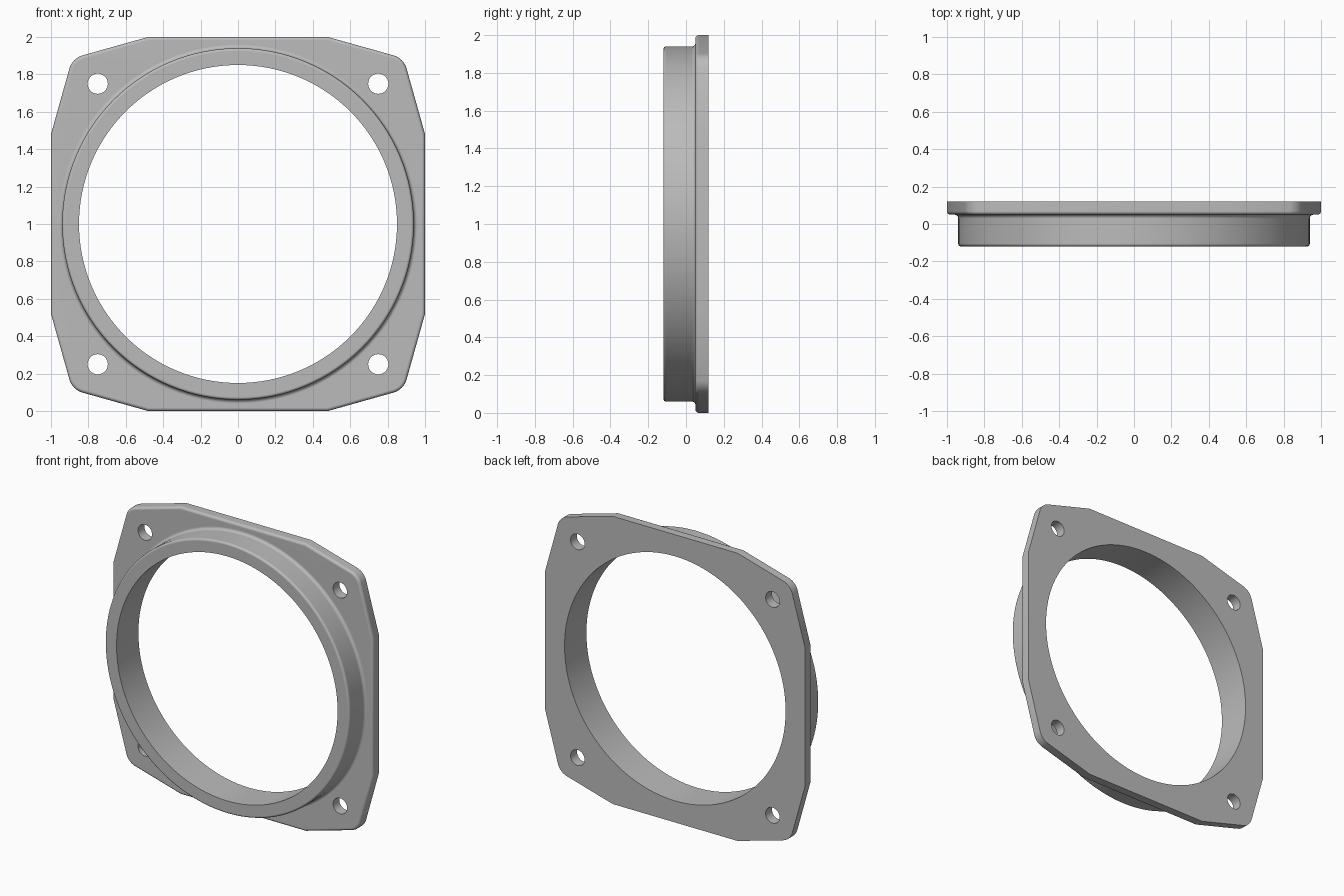
import bpy, bmesh
from math import sin, cos, pi, radians, atan2, tan
from mathutils import Vector, Matrix

cube = bpy.data.objects.get("Cube")
if cube:
    bpy.data.objects.remove(cube, do_unlink=True)

BACK, FACE, FRONT = 0.12, 0.05, -0.12   # depth positions along y
CENTRE = 1.0                            # height of the ring axis

grey = bpy.data.materials.new("plain grey")
grey.use_nodes = True
grey.diffuse_color = (0.5, 0.5, 0.5, 1)
grey.node_tree.nodes["Principled BSDF"].inputs["Base Color"].default_value = (0.5, 0.5, 0.5, 1)


def make_object(name, bm):
    bmesh.ops.recalc_face_normals(bm, faces=bm.faces)
    mesh = bpy.data.meshes.new(name)
    bm.to_mesh(mesh)
    bm.free()
    mesh.materials.append(grey)
    obj = bpy.data.objects.new(name, mesh)
    bpy.context.collection.objects.link(obj)
    return obj


def arc(cx, cy, r, start, end, steps=6):
    angles = [radians(start + (end - start) * i / steps) for i in range(steps + 1)]
    return [(cx + r * cos(a), cy + r * sin(a)) for a in angles]


def revolve(name, profile, x=0, z=CENTRE, sides=128):
    """Solid turned about the y axis from (radius, y) points."""
    bm = bmesh.new()
    rings = []
    for r, y in profile:
        rings.append([bm.verts.new((x + r * cos(2 * pi * i / sides), y,
                                    z + r * sin(2 * pi * i / sides))) for i in range(sides)])
    for a, b in zip(rings, rings[1:]):
        for i in range(sides):
            j = (i + 1) % sides
            bm.faces.new((a[i], a[j], b[j], b[i]))
    bm.faces.new(rings[0])
    bm.faces.new(rings[-1])
    return make_object(name, bm)


# Flange outline: one chamfered corner with a rounded tip, turned four times
flat, tip, r = 0.48, 0.886, 0.1
slope = atan2(1 - tip, tip - flat)
turn = pi / 2 - 2 * slope
reach = r / cos(turn / 2)                # tip to arc centre
c = tip - reach * cos(pi / 4)
side = turn / 2 * 180 / pi
corner = [(1, flat)] + arc(c, c, r, 45 - side, 45 + side, 8) + [(flat, 1)]
outline = [Matrix.Rotation(k * pi / 2, 2) @ Vector(p) for k in range(4) for p in corner]

bm = bmesh.new()
front = bm.faces.new([bm.verts.new((p.x, FACE, p.y + CENTRE)) for p in outline])
rim = list(front.edges)
back = bmesh.ops.extrude_face_region(bm, geom=[front], use_keep_orig=True)
bmesh.ops.translate(bm, vec=(0, BACK - FACE, 0),
                    verts=[v for v in back["geom"] if isinstance(v, bmesh.types.BMVert)])
bmesh.ops.recalc_face_normals(bm, faces=bm.faces)
bmesh.ops.bevel(bm, geom=rim, offset=0.018, segments=5, profile=0.5, affect='EDGES')
flange = make_object("ring_flange", bm)

# Collar: rounded front lip and a fillet flaring into the flange
lip, fillet = 0.015, 0.02
profile = arc(0.94 - lip, FRONT + lip, lip, -90, 0)
profile += arc(0.94 + fillet, FACE - fillet, fillet, 180, 90)
profile.append((0.94 + fillet, FACE + 0.03))
collar = revolve("collar", profile)

# Cutters for the bore and the four bolt holes
cutters = [revolve("bore_cutter", [(0.85, -0.3), (0.85, 0.3)])]
for sx in (-1, 1):
    for sz in (-1, 1):
        cutters.append(revolve("bolt_hole_cutter", [(0.054, -0.3), (0.054, 0.3)],
                               0.75 * sx, CENTRE + 0.75 * sz, 40))

bpy.ops.object.select_all(action='DESELECT')
bpy.context.view_layer.objects.active = flange
flange.select_set(True)
for tool, operation in [(collar, 'UNION')] + [(t, 'DIFFERENCE') for t in cutters]:
    mod = flange.modifiers.new("cut", 'BOOLEAN')
    mod.object, mod.operation, mod.solver = tool, operation, 'EXACT'
    bpy.ops.object.modifier_apply(modifier=mod.name)
    bpy.data.objects.remove(tool, do_unlink=True)

# Smooth rounds, crisp edges, flat faces kept flat
bpy.ops.object.shade_smooth_by_angle(angle=radians(30))
weighted = flange.modifiers.new("weighted normals", 'WEIGHTED_NORMAL')
weighted.keep_sharp = True
